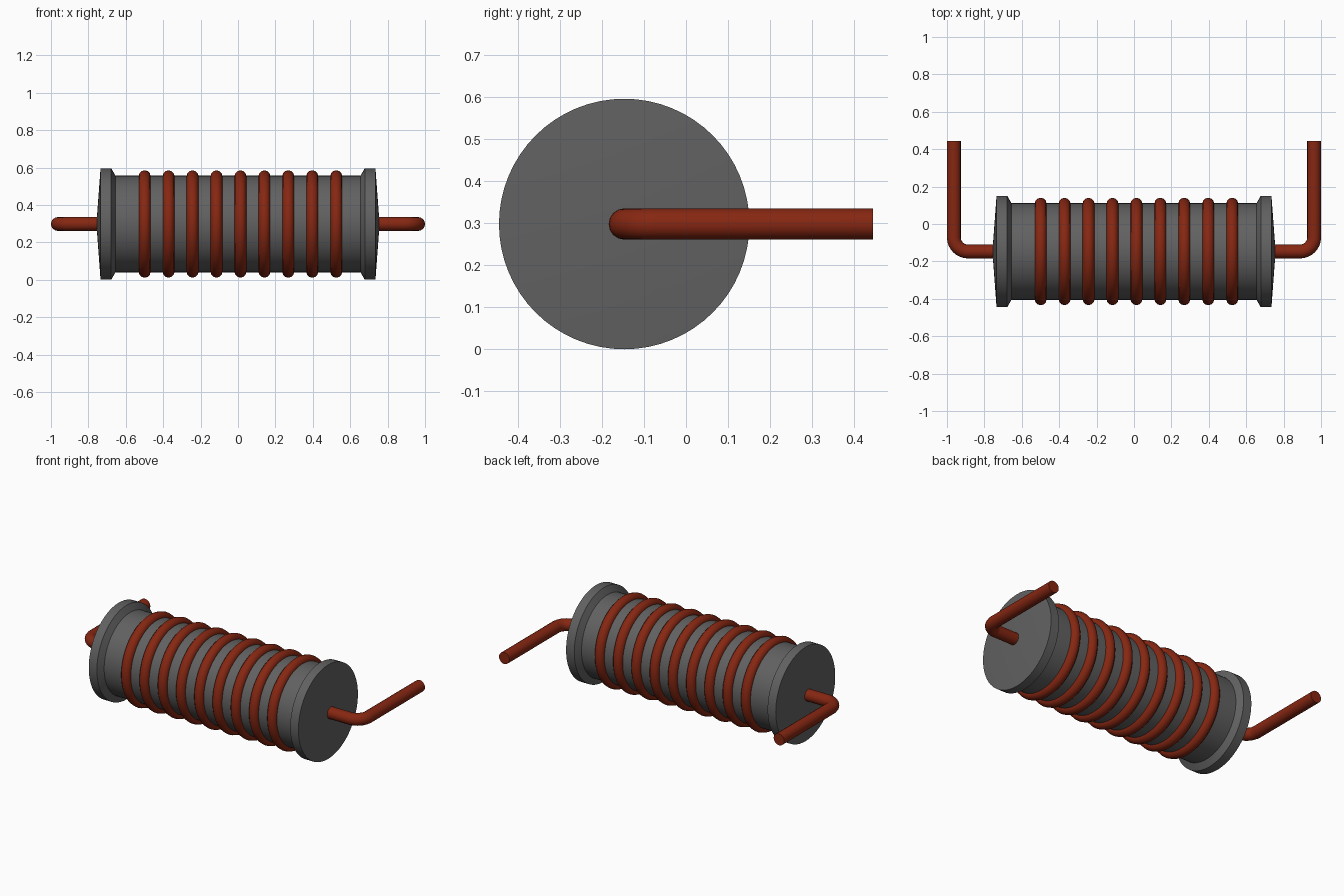
import bpy
import bmesh
from math import pi, sin, cos
from mathutils import Vector

if "Cube" in bpy.data.objects:
    bpy.data.objects.remove(bpy.data.objects["Cube"])

AXIS = Vector((0, -0.147, 0.298))   # centre line of the coil, along x


def material(name, rgb):
    mat = bpy.data.materials.new(name)
    mat.use_nodes = True
    colour = (*rgb, 1)
    mat.diffuse_color = colour
    mat.node_tree.nodes["Principled BSDF"].inputs["Base Color"].default_value = colour
    return mat


def finish(obj, name, mat, angle=0.5):
    obj.name = name
    obj.data.materials.clear()
    obj.data.materials.append(mat)
    bpy.ops.object.select_all(action='DESELECT')
    obj.select_set(True)
    bpy.context.view_layer.objects.active = obj
    bpy.ops.object.shade_smooth_by_angle(angle=angle)


grey = material("dark grey core", (0.12, 0.12, 0.12))
copper = material("copper red", (0.24, 0.02, 0.006))


# Core with flanged ends: one half profile, mirrored, spun round the x axis
half = [(0.757, 0), (0.735, 0.298), (0.678, 0.298), (0.655, 0.258)]
profile = half + [(-x, r) for x, r in reversed(half)]
bm = bmesh.new()
verts = [bm.verts.new((x, 0, r)) for x, r in profile]
edges = [bm.edges.new(pair) for pair in zip(verts, verts[1:])]
bmesh.ops.spin(bm, geom=verts + edges, cent=(0, 0, 0), axis=(1, 0, 0),
               angle=2 * pi, steps=64)
bmesh.ops.remove_doubles(bm, verts=bm.verts[:], dist=0.0001)
bmesh.ops.recalc_face_normals(bm, faces=bm.faces[:])
mesh = bpy.data.meshes.new("core")
bm.to_mesh(mesh)
bm.free()
core = bpy.data.objects.new("core", mesh)
core.location = AXIS
bpy.context.collection.objects.link(core)
finish(core, "core", grey, 0.3)

# Wire turns around the core
for i in range(9):
    bpy.ops.mesh.primitive_torus_add(
        major_radius=0.255, minor_radius=0.032,
        major_segments=64, minor_segments=12,
        location=AXIS + Vector((0.013 + 0.128 * (i - 4), 0, 0)),
        rotation=(0, pi / 2, 0))
    finish(bpy.context.object, f"wire_turn_{i + 1}", copper, 0.7)


# Bent leads: out of each end, then round a corner towards the back
def lead(name, side):
    bend, reach = 0.075, 0.963
    path = [(0.7, 0)]
    for i in range(9):
        a = i / 8 * pi / 2
        path.append((reach - bend + bend * sin(a), bend - bend * cos(a)))
    path.append((reach, 0.592))
    curve = bpy.data.curves.new(name, 'CURVE')
    curve.dimensions = '3D'
    curve.bevel_depth = 0.037
    curve.bevel_resolution = 6
    curve.use_fill_caps = True
    spline = curve.splines.new('POLY')
    spline.points.add(len(path) - 1)
    for point, (x, y) in zip(spline.points, path):
        point.co = (side * x, y, 0, 1)
    obj = bpy.data.objects.new(name, curve)
    obj.location = AXIS
    bpy.context.collection.objects.link(obj)
    bpy.ops.object.select_all(action='DESELECT')
    obj.select_set(True)
    bpy.context.view_layer.objects.active = obj
    bpy.ops.object.convert(target='MESH')
    finish(bpy.context.object, name, copper, 0.7)


lead("left_lead", 1)
lead("right_lead", -1)
